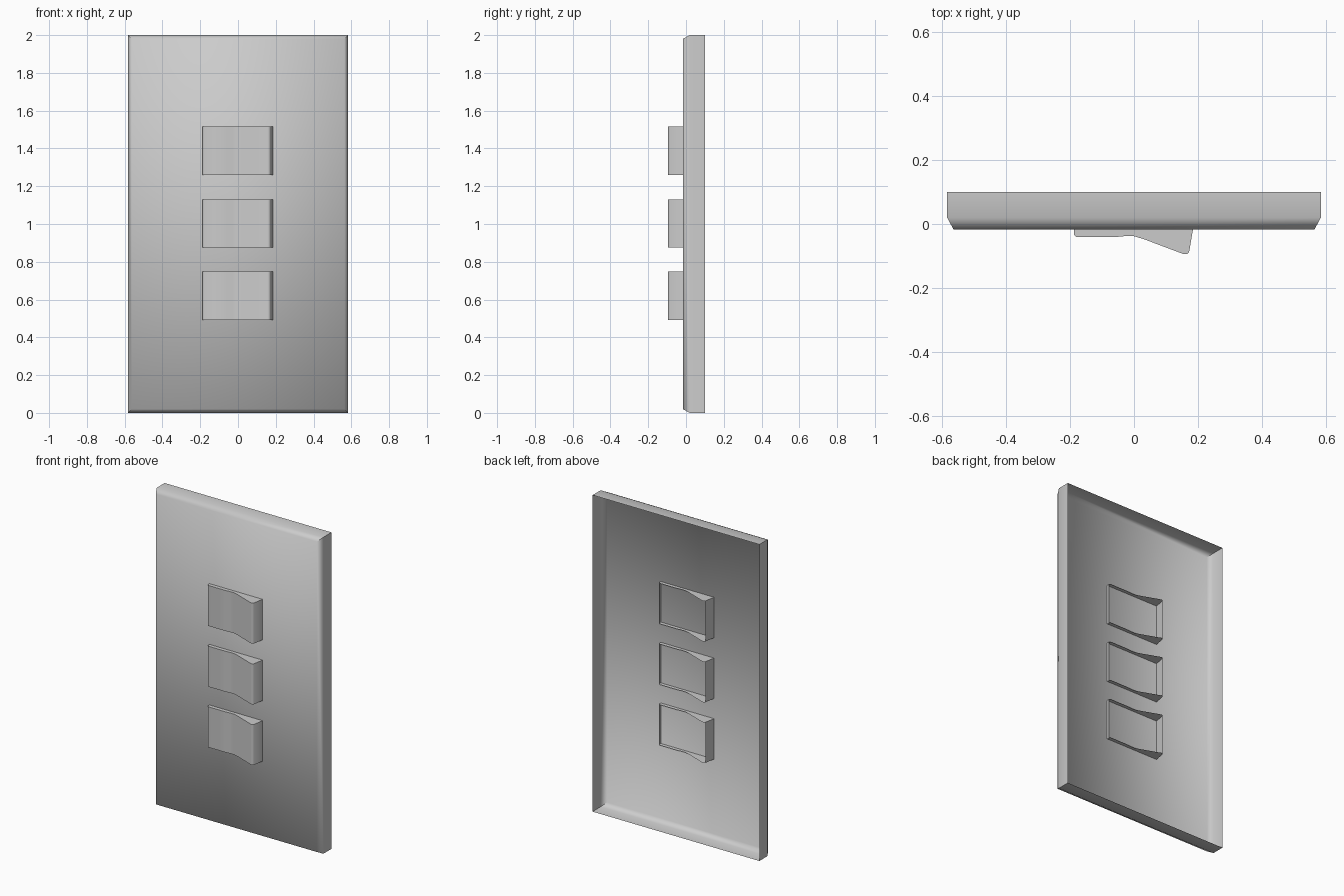
import bpy, bmesh, math

cube = bpy.data.objects.get("Cube")
if cube:
    bpy.data.objects.remove(cube)

grey = bpy.data.materials.new("plain grey")
grey.use_nodes = True
COLOUR = (0.6, 0.6, 0.6, 1)
grey.diffuse_color = COLOUR
grey.node_tree.nodes["Principled BSDF"].inputs["Base Color"].default_value = COLOUR

FRONT = -0.017  # y of the plate's flat face


def finish(name, bm, angle):
    mesh = bpy.data.meshes.new(name)
    bm.to_mesh(mesh)
    bm.free()
    mesh.materials.append(grey)
    obj = bpy.data.objects.new(name, mesh)
    bpy.context.collection.objects.link(obj)
    bpy.ops.object.select_all(action="DESELECT")
    obj.select_set(True)
    bpy.context.view_layer.objects.active = obj
    bpy.ops.object.shade_smooth_by_angle(angle=math.radians(angle))
    return obj


# Wall plate: thin shell, open at the back, with a sloping front edge
def wall_plate():
    bm = bmesh.new()
    rings = []
    for inset, y in ((0, 0.1), (0, 0.02), (0.02, FRONT)):
        w, h = 0.583 - inset, 1 - inset
        rings.append([bm.verts.new((sx * w, y, 1 + sz * h))
                      for sx, sz in ((-1, -1), (1, -1), (1, 1), (-1, 1))])
    for a, b in zip(rings, rings[1:]):
        for i in range(4):
            j = (i + 1) % 4
            bm.faces.new((a[i], a[j], b[j], b[i]))
    bm.faces.new(rings[-1])
    bmesh.ops.recalc_face_normals(bm, faces=bm.faces)
    face = max(bm.faces, key=lambda f: f.calc_area())
    if face.normal.y > 0:
        bmesh.ops.reverse_faces(bm, faces=bm.faces)
    finish("wall_plate", bm, 70)


# Rocker outline: x and height above the plate face
OUTLINE = [(-0.188, 0), (-0.187, 0.017), (-0.18, 0.024), (-0.06, 0.024),
           (-0.03, 0.021), (0, 0.021), (0.03, 0.03), (0.155, 0.077),
           (0.165, 0.077), (0.172, 0.07), (0.184, 0)]


# side -1 rises to the front and is closed; side 1 is its turned, open frame at the back
def rocker(name, z, side):
    bm = bmesh.new()
    low, high = ([bm.verts.new((-side * x, FRONT + side * h, z + dz)) for x, h in OUTLINE]
                 for dz in (-0.128, 0.128))
    last = len(OUTLINE) - 1
    for i in range(last):
        end_wall = i < 1 or i >= last - 1
        if side < 0 or end_wall:
            bm.faces.new((low[i], low[i + 1], high[i + 1], high[i]))
    bm.faces.new(low[::-1])
    bm.faces.new(high)
    # point every face away from the middle of the rocker
    bm.normal_update()
    for f in bm.faces:
        out = f.calc_center_median()
        out.z -= z
        out.y -= FRONT
        if abs(f.normal.z) > 0.5:
            flip = f.normal.z * out.z < 0
        elif abs(f.normal.x) > 0.8:
            flip = f.normal.x * out.x < 0
        else:
            flip = f.normal.y * side < 0
        if flip:
            f.normal_flip()
    finish(name, bm, 50)


wall_plate()
for label, z in (("lower", 0.62), ("middle", 1.003), ("upper", 1.387)):
    rocker(label + "_rocker", z, -1)
    rocker(label + "_rocker_back_frame", z, 1)
